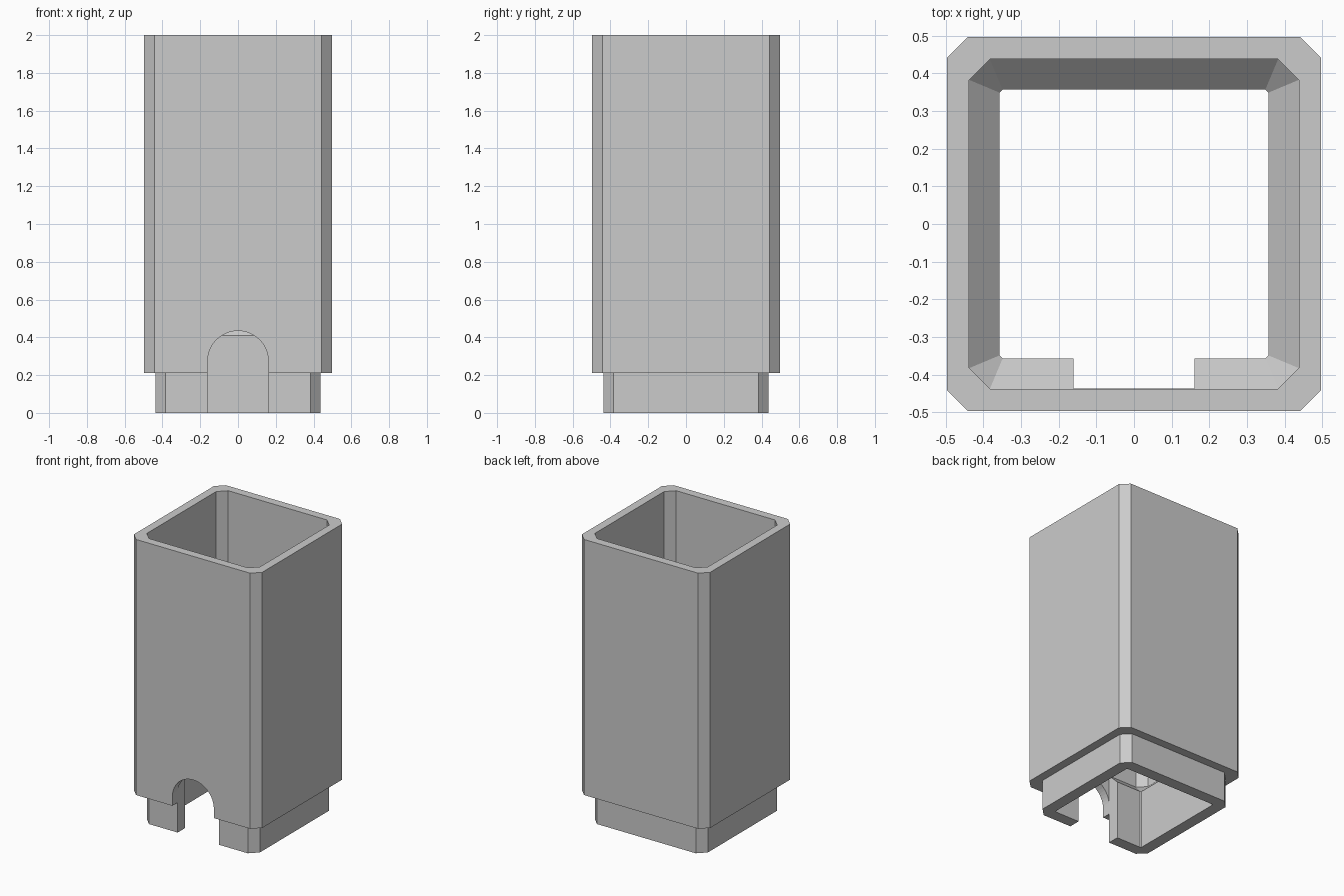
import bpy
import bmesh
import math

cube = bpy.data.objects.get("Cube")
if cube:
    bpy.data.objects.remove(cube, do_unlink=True)

OUTER, INNER, LIP = 0.497, 0.438, 0.357   # half widths
CHAMFER, SMALL = 0.055, 0.008
SLOT, SPRING = 0.161, 0.273               # arch radius and springing height

grey = bpy.data.materials.new("light grey")
grey.use_nodes = True
colour = (0.6, 0.6, 0.6, 1)
grey.diffuse_color = colour
grey.node_tree.nodes["Principled BSDF"].inputs["Base Color"].default_value = colour


def make_object(name, bm):
    bmesh.ops.recalc_face_normals(bm, faces=bm.faces)
    mesh = bpy.data.meshes.new(name)
    bm.to_mesh(mesh)
    bm.free()
    mesh.materials.append(grey)
    obj = bpy.data.objects.new(name, mesh)
    bpy.context.collection.objects.link(obj)
    return obj


def chamfered_ring(bm, half, chamfer, z):
    """Square outline with cut corners at height z."""
    c = half - chamfer
    points = []
    for i in range(4):
        cos, sin = round(math.cos(i * math.pi / 2)), round(math.sin(i * math.pi / 2))
        for x, y in ((half, -c), (half, c)):
            points.append(bm.verts.new((x * cos - y * sin, x * sin + y * cos, z)))
    return points


def prism(name, outline, y0, y1):
    """Outline in x and z, extruded along y."""
    bm = bmesh.new()
    face = bm.faces.new([bm.verts.new((x, y0, z)) for x, z in outline])
    new = bmesh.ops.extrude_face_region(bm, geom=[face])["geom"]
    verts = [v for v in new if isinstance(v, bmesh.types.BMVert)]
    bmesh.ops.translate(bm, verts=verts, vec=(0, y1 - y0, 0))
    obj = make_object(name, bm)
    obj.hide_render = True
    obj.hide_viewport = True
    return obj


# Hollow tube with a narrower plug at the foot and a sloped inner ledge
bm = bmesh.new()
profile = [
    (OUTER, CHAMFER, 0.21), (OUTER, CHAMFER, 2.0),
    (INNER, CHAMFER, 2.0), (INNER, CHAMFER, 0.49),
    (LIP, SMALL, 0.41), (LIP, SMALL, 0),
    (INNER, CHAMFER, 0), (INNER, CHAMFER, 0.21),
]
rings = [chamfered_ring(bm, *p) for p in profile]
for a, b in zip(rings, rings[1:] + rings[:1]):
    for i in range(8):
        j = (i + 1) % 8
        bm.faces.new((a[i], a[j], b[j], b[i]))
tube = make_object("square_tube", bm)

# Arched opening through the front wall
arch = [(-SLOT, -0.1), (SLOT, -0.1)]
arch += [(SLOT * math.cos(t * math.pi / 24), SPRING + SLOT * math.sin(t * math.pi / 24))
         for t in range(25)]
arch_cutter = prism("arch_cutter", arch, -0.7, -0.2)

# Square slot through the inner ledge behind the arch
slot = [(-SLOT, SPRING), (SLOT, SPRING), (SLOT, 0.6), (-SLOT, 0.6)]
slot_cutter = prism("slot_cutter", slot, -INNER + 0.0005, -0.2)

for cutter in (arch_cutter, slot_cutter):
    mod = tube.modifiers.new(cutter.name, 'BOOLEAN')
    mod.operation = 'DIFFERENCE'
    mod.solver = 'EXACT'
    mod.object = cutter
